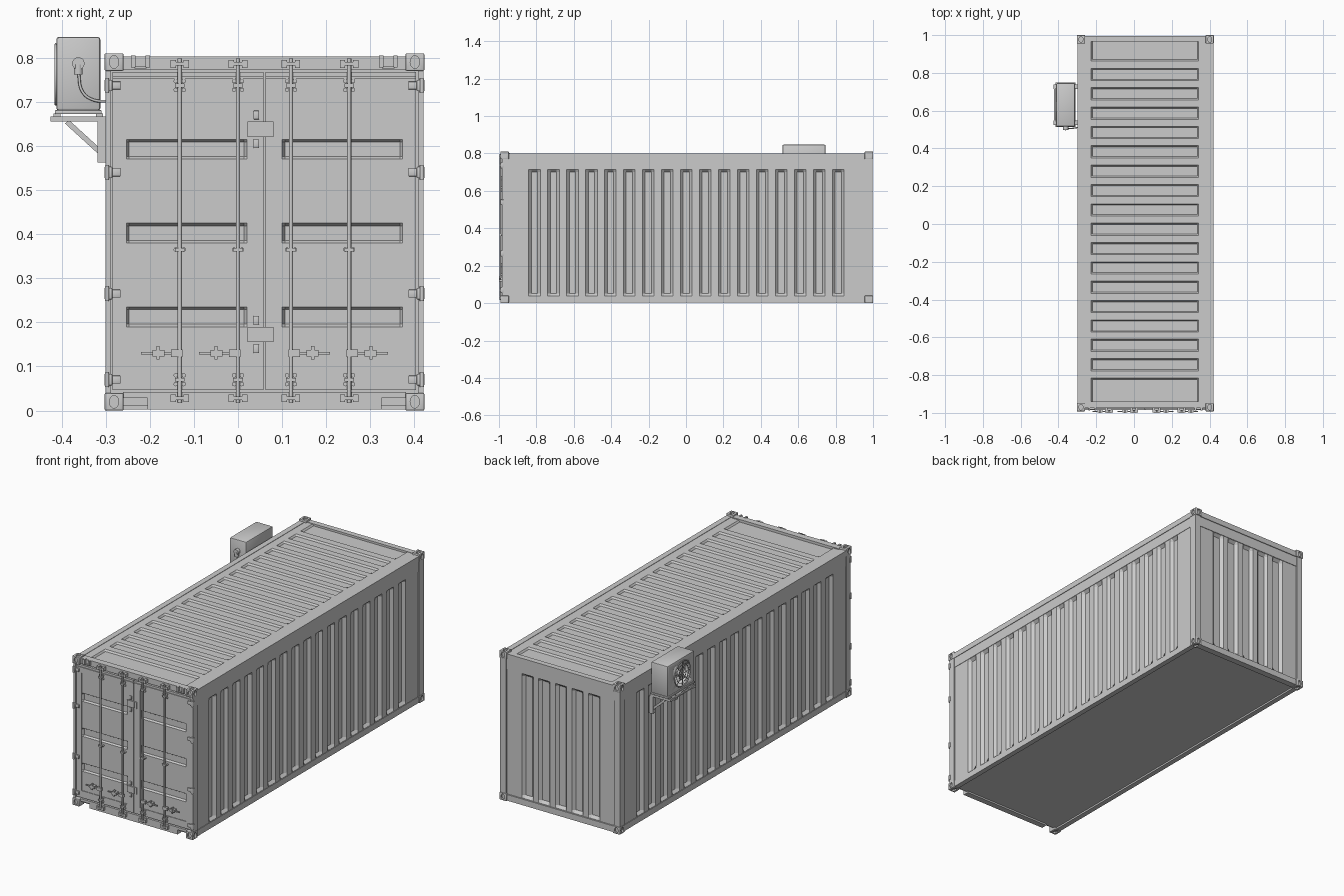
import bpy, bmesh, math
from mathutils import Vector, Matrix

if "Cube" in bpy.data.objects:
    bpy.data.objects.remove(bpy.data.objects["Cube"])

CX = 0.06            # container centre line
HW = 0.3625          # container half width


def finish(name, bm, angle=None):
    me = bpy.data.meshes.new(name)
    bm.to_mesh(me)
    bm.free()
    if angle:
        me.polygons.foreach_set("use_smooth", [True] * len(me.polygons))
        me.set_sharp_from_angle(angle=math.radians(angle))
    ob = bpy.data.objects.new(name, me)
    bpy.context.collection.objects.link(ob)
    return ob


def mirror(b):
    return (2 * CX - b[1], 2 * CX - b[0]) + tuple(b[2:])


def boxes(name, items, both=False, bevel=0):
    """Boxes (x0,x1,y0,y1,z0,z1) in one mesh, optionally mirrored about CX."""
    bm = bmesh.new()
    for b in list(items) + ([mirror(b) for b in items] if both else []):
        lo, hi = Vector(b[0::2]), Vector(b[1::2])
        m = Matrix.Translation((lo + hi) / 2) @ Matrix.Diagonal((*(hi - lo), 1))
        bmesh.ops.create_cube(bm, size=1, matrix=m)
    if bevel:
        bmesh.ops.bevel(bm, geom=bm.edges[:], offset=bevel, segments=2, profile=0.5, affect='EDGES')
    return finish(name, bm, 40 if bevel else None)


def rods(name, items, n=12, both=False):
    """Cylinders (p0, p1, radius) in one mesh."""
    bm = bmesh.new()
    for p0, p1, r in items:
        for s in ((1, -1) if both else (1,)):
            a, b = Vector(p0), Vector(p1)
            if s < 0:
                a.x, b.x = 2 * CX - a.x, 2 * CX - b.x
            q = (b - a).to_track_quat('Z', 'Y').to_matrix().to_4x4()
            bmesh.ops.create_cone(bm, cap_ends=True, segments=n, radius1=r, radius2=r,
                                  depth=(b - a).length, matrix=Matrix.Translation((a + b) / 2) @ q)
    return finish(name, bm, 40)


def grooved(name, pos, u0, u1, grooves, v0, v1, g0, g1, slope, depth):
    """Sheet with pressed recesses: pos(u, v, height) gives the 3D point."""
    us = [(u0, 0)]
    for a, b in grooves:
        us += [(a, 0), (a + slope, 1), (b - slope, 1), (b, 0)]
    us.append((u1, 0))
    vs = [(v0, 0), (g0, 0), (g0 + slope, 1), (g1 - slope, 1), (g1, 0), (v1, 0)]
    bm = bmesh.new()
    grid = [[bm.verts.new(pos(u, v, -depth * fu * fv)) for v, fv in vs] for u, fu in us]
    for i in range(len(us) - 1):
        for j in range(len(vs) - 1):
            bm.faces.new((grid[i][j], grid[i + 1][j], grid[i + 1][j + 1], grid[i][j + 1]))
    bm.normal_update()
    bm.faces.ensure_lookup_table()
    if bm.faces[0].normal.dot(Vector(pos(0, 0, 1)) - Vector(pos(0, 0, 0))) < 0:
        bmesh.ops.reverse_faces(bm, faces=bm.faces[:])
    return finish(name, bm)


def cut(ob, cutter):
    mod = ob.modifiers.new("cut", 'BOOLEAN')
    mod.object, mod.operation, mod.solver = cutter, 'DIFFERENCE', 'EXACT'
    dg = bpy.context.evaluated_depsgraph_get()
    me = bpy.data.meshes.new_from_object(ob.evaluated_get(dg))
    ob.modifiers.clear()
    ob.data = me
    bpy.data.objects.remove(cutter)


# Corner castings with oval sockets on the three outer faces
base = boxes("corner_casting", [(-.043, 0, -.045, 0, -.04, 0)], bevel=.003)
bm = bmesh.new()
for axis in range(3):
    c = Vector((-.0215, -.0225, -.02))
    c[axis] = 0
    rot = (Matrix.Rotation(math.pi / 2, 4, 'Y'), Matrix.Rotation(math.pi / 2, 4, 'X'), Matrix())[axis]
    stretch = ((1, .85, 1.15), (.85, 1, 1.15), (.85, 1.2, 1))[axis]
    bmesh.ops.create_cone(bm, cap_ends=True, segments=16, radius1=.0125, radius2=.0125, depth=.016,
                          matrix=Matrix.Translation(c) @ Matrix.Diagonal((*stretch, 1)) @ rot)
cut(base, finish("casting_cutter", bm))
for sx in (-1, 1):
    for y, sy in ((-.992, -1), (1, 1)):
        for z, sz in ((0, -1), (.81, 1)):
            ob = base.copy()
            ob.data = base.data.copy()
            ob.data.transform(Matrix.Translation((CX + sx * HW, y, z)) @ Matrix.Diagonal((sx, sy, sz, 1)))
            if sx * sy * sz < 0:
                ob.data.flip_normals()
            bpy.context.collection.objects.link(ob)
bpy.data.objects.remove(base)

# Frame: posts, rails, sills, floor
boxes("corner_posts", [(-.3, -.288, -.985, -.948, .038, .775), (-.3, -.265, .953, .996, .038, .775)], both=True)
boxes("side_rails", [(-.3, -.27, -.95, .96, .77, .80), (-.297, -.28, -.95, .955, .715, .77),
                     (-.298, -.27, -.95, .96, .003, .036)], both=True)
boxes("back_rails", [(-.26, .38, .965, .995, .77, .80), (-.27, .39, .97, .991, .715, .77),
                     (-.26, .38, .96, .995, .003, .036)])
boxes("front_header", [(-.26, .38, -.975, -.94, .772, .803)])
boxes("header_lugs", [(-.242, -.232, -.988, -.97, .778, .805), (-.21, -.2, -.988, -.97, .778, .805),
                      (-.235, -.207, -.982, -.97, .775, .781)], both=True)
boxes("front_sill", [(-.26, .38, -.983, -.95, .028, .042), (-.205, .325, -.983, -.95, .003, .03)])
boxes("floor", [(-.28, .40, -.96, .97, .012, .03)])

# Corrugated side walls, back wall and roof
side_grooves = [(-.841 + .1015 * i, -.779 + .1015 * i) for i in range(17)]
for name, s in (("left_wall", -1), ("right_wall", 1)):
    grooved(name, lambda u, v, h, s=s: (CX + s * (.355 + h), u, v), -.955, .96, side_grooves,
            .03, .72, .038, .714, .014, .015)
back_grooves = [(CX + .1 * i - .034, CX + .1 * i + .034) for i in range(-2, 3)]
grooved("back_wall", lambda u, v, h: (u, .988 + h, v), -.27, .39, back_grooves, .03, .72, .038, .714, .014, .015)
roof_grooves = ([(-.95, -.815)] + [(-.777 + .1024 * i, -.712 + .1024 * i) for i in range(16)] + [(.863, .983)])
grooved("roof", lambda u, v, h: (v, u, .798 + h), -.975, .99, roof_grooves, -.275, .395, -.228, .342, .007, .009)

# Doors: frame, pressed panel, gasket
boxes("door_gasket", [(-.29, .41, -.965, -.95, .04, .775)])
boxes("door_frames", [(-.284, -.255, -.98, -.955, .047, .768), (.022, .058, -.98, -.955, .047, .768),
                      (-.255, .022, -.98, -.955, .725, .768), (-.255, .022, -.98, -.955, .047, .085),
                      (-.284, .058, -.984, -.98, .752, .757)], both=True)
bands = [(.19, .235), (.38, .425), (.57, .615)]
for name, x0 in (("left_door_panel", -.256), ("right_door_panel", .097)):
    grooved(name, lambda u, v, h: (v, -.977 - h, u), .084, .726, bands, x0, x0 + .279,
            x0 + .003, x0 + .276, .006, .010)

# Hinges down both outer edges
hz = (.07, .265, .54, .737)
boxes("hinges", [b for z in hz for b in ((-.303, -.285, -.99, -.975, z - .013, z + .013),
                                        (-.29, -.266, -.987, -.978, z - .009, z + .009))], both=True, bevel=.002)
rods("hinge_pins", [((-.297, -.988, z - .016), (-.297, -.988, z + .016), .005) for z in hz], both=True)

# Lock rods with cams, guides and handles
rx = (-.132, 0)
rods("lock_rods", [((x, -.991, .018), (x, -.991, .798), .0048) for x in rx], both=True)
cams, guides, handles, bolts = [], [], [], []
for x in rx:
    for z in (.028, .786):
        cams += [(x - .021, x - .009, -.997, -.974, z - .009, z + .009),
                 (x + .009, x + .021, -.997, -.974, z - .009, z + .009),
                 (x - .014, x + .014, -1.0, -.985, z - .004, z + .004)]
    for z in (.07, .365, .737):
        guides += [(x - .011, x + .011, -.998, -.978, z - .004, z + .004)]
        for dz in ((0,) if z == .365 else (-.01, .01)):
            bolts += [((x + d, -.976, z + dz), (x + d, -.987, z + dz), .005) for d in (-.009, .009)]
    handles += [(x - .088, x, -.994, -.989, .127, .133), (x - .02, x + .006, -.998, -.984, .122, .138),
                (x - .062, x - .035, -.998, -.976, .123, .137), (x - .053, x - .046, -1.0, -.985, .116, .146)]
boxes("rod_cams", cams, both=True)
boxes("rod_guides", guides, both=True)
boxes("lock_handles", handles, both=True)
rods("guide_bolts", bolts, n=10, both=True)

# Centre overlap plates and small catches
boxes("overlap_plates", [b for z in (.155, .62) for b in ((.022, .066, -.986, -.975, z, z + .035),
                                                         (.064, .08, -.984, -.975, z, z + .035))])
boxes("catches", [(.035, .048, -.986, -.978, z - .01, z + .01) for z in (.14, .205, .605, .67)], bevel=.002)

# Cooling unit cabinet with fan opening on the outer face
FY, FZ = .62, .762
unit = boxes("cooling_unit", [(-.412, -.312, .516, .746, .68, .847)], bevel=.006)
cut(unit, rods("fan_cutter", [((-.43, FY, FZ), (-.375, FY, FZ), .068)], n=32))
boxes("unit_base", [(-.415, -.309, .513, .749, .672, .681)], bevel=.002)

# Fan: blades, hub, guard rings and spokes
bm = bmesh.new()
for i in range(5):
    m = (Matrix.Translation((-.388, FY, FZ)) @ Matrix.Rotation(i * math.tau / 5, 4, 'X')
         @ Matrix.Translation((0, 0, .038)) @ Matrix.Rotation(math.radians(35), 4, 'Z')
         @ Matrix.Diagonal((.003, .036, .046, 1)))
    bmesh.ops.create_cube(bm, size=1, matrix=m)
finish("fan_blades", bm)
rods("fan_hub", [((-.374, FY, FZ), (-.404, FY, FZ), .018)], n=20)
for r in (.03, .05, .068):
    bpy.ops.mesh.primitive_torus_add(location=(-.413, FY, FZ), rotation=(0, math.pi / 2, 0), major_radius=r,
                                     minor_radius=.0016 if r < .06 else .003, major_segments=32, minor_segments=6)
    bpy.context.object.name = "fan_guard_ring"
    bpy.ops.object.shade_smooth()
rods("fan_guard_spokes", [((-.413, FY + .068 * math.cos(a), FZ + .068 * math.sin(a)),
                           (-.413, FY - .068 * math.cos(a), FZ - .068 * math.sin(a)), .0014)
                          for a in (0, math.pi / 4, math.pi / 2, 3 * math.pi / 4)], n=6)

# Wall bracket: arms, uprights, diagonal braces
arms, feet = [], []
bm = bmesh.new()
for y in (.535, .727):
    arms += [(-.425, -.30, y - .012, y + .012, .655, .667), (-.318, -.294, y - .012, y + .012, .562, .656)]
    feet += [(-.418, -.402, y - .008, y + .008, .666, .674), (-.322, -.306, y - .008, y + .008, .666, .674)]
    a, b = Vector((-.388, y, .655)), Vector((-.308, y, .582))
    m = (Matrix.Translation((a + b) / 2) @ (b - a).to_track_quat('Z', 'Y').to_matrix().to_4x4()
         @ Matrix.Diagonal((.012, .012, (b - a).length, 1)))
    bmesh.ops.create_cube(bm, size=1, matrix=m)
finish("bracket_braces", bm)
boxes("bracket_arms", arms + [(-.424, -.416, .53, .735, .657, .665)])
boxes("unit_feet", feet)

# Cable gland on the unit's front end and cable into the wall
rods("cable_gland", [((-.362, .518, .787), (-.362, .498, .787), .014),
                     ((-.362, .506, .785), (-.362, .506, .762), .010)], n=20)
cu = bpy.data.curves.new("cable", 'CURVE')
cu.dimensions, cu.bevel_depth, cu.bevel_resolution = '3D', .0032, 2
sp = cu.splines.new('BEZIER')
pts = [(-.362, .506, .768), (-.352, .505, .722), (-.33, .506, .705), (-.29, .512, .701)]
sp.bezier_points.add(len(pts) - 1)
for bp, p in zip(sp.bezier_points, pts):
    bp.co = p
    bp.handle_left_type = bp.handle_right_type = 'AUTO'
bpy.context.collection.objects.link(bpy.data.objects.new("cable", cu))
